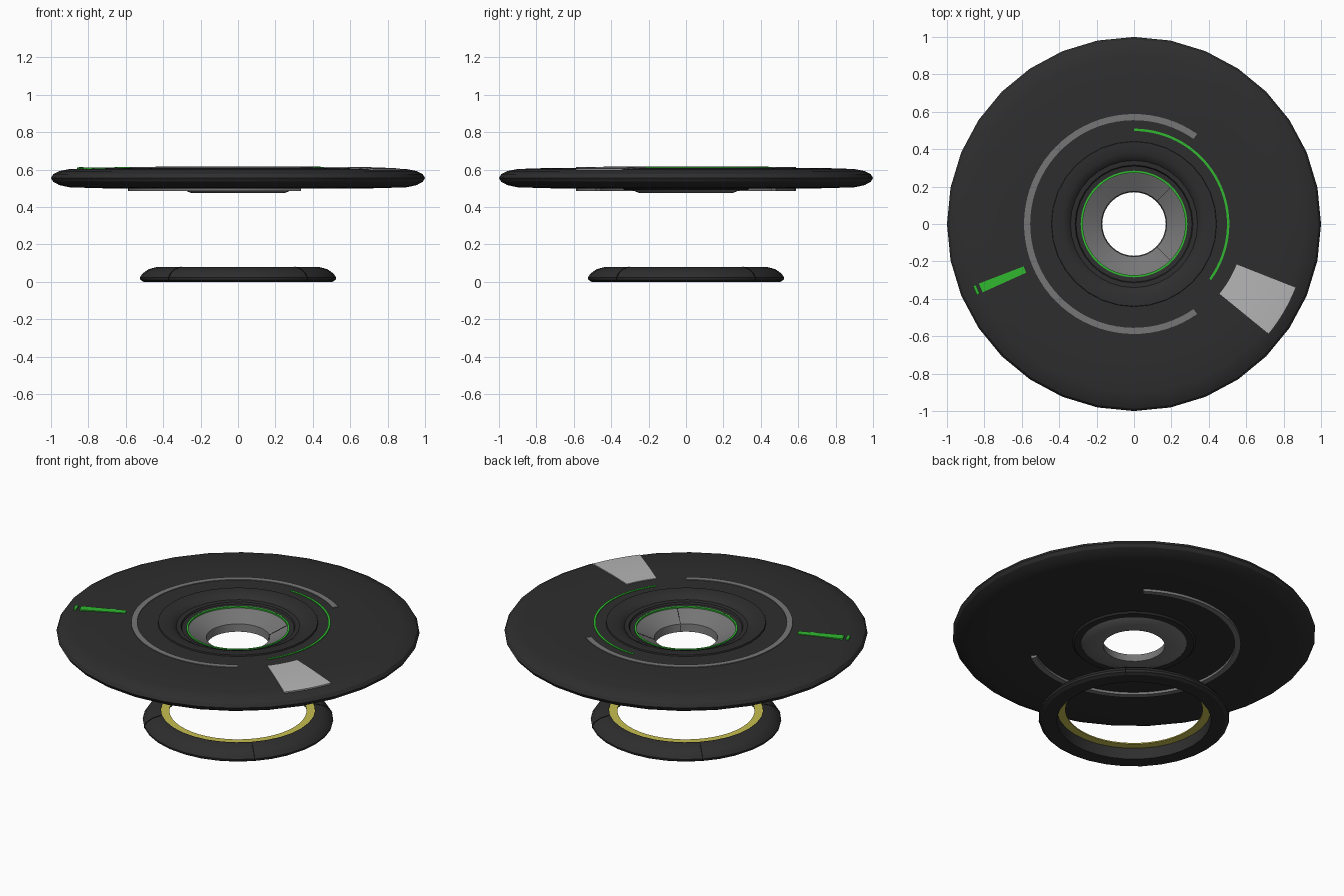
import bpy
import bmesh
from math import cos, sin, radians

cube = bpy.data.objects.get("Cube")
if cube:
    bpy.data.objects.remove(cube, do_unlink=True)


def material(name, color):
    m = bpy.data.materials.new(name)
    m.use_nodes = True
    m.diffuse_color = (*color, 1)
    bsdf = m.node_tree.nodes["Principled BSDF"]
    bsdf.inputs["Base Color"].default_value = (*color, 1)
    bsdf.inputs["Roughness"].default_value = 0.6
    return m


CHARCOAL = material("charcoal", (0.027, 0.027, 0.027))
BLACK = material("seam black", (0.006, 0.006, 0.006))
GREY = material("mid grey", (0.18, 0.18, 0.18))
LIGHT = material("light grey", (0.47, 0.47, 0.47))
GREEN = material("green", (0.03, 0.48, 0.03))
YELLOW = material("yellow", (0.58, 0.52, 0.08))


def lathe(name, profile, mat, start=0, end=360, segs=32):
    """Sweep a closed (radius, height) outline around z, capping partial sweeps."""
    full = end - start == 360
    bm = bmesh.new()
    rings = []
    for i in range(segs if full else segs + 1):
        a = radians(start + (end - start) * i / segs)
        rings.append([bm.verts.new((r * cos(a), r * sin(a), z)) for r, z in profile])
    n = len(profile)
    for i in range(segs):
        a, b = rings[i], rings[(i + 1) % len(rings)]
        for j in range(n):
            k = (j + 1) % n
            bm.faces.new((a[j], a[k], b[k], b[j]))
    if not full:
        bm.faces.new(rings[0])
        bm.faces.new(rings[-1])
    bmesh.ops.recalc_face_normals(bm, faces=bm.faces)
    mesh = bpy.data.meshes.new(name)
    bm.to_mesh(mesh)
    bm.free()
    mesh.materials.append(mat)
    obj = bpy.data.objects.new(name, mesh)
    bpy.context.collection.objects.link(obj)
    bpy.ops.object.select_all(action="DESELECT")
    obj.select_set(True)
    bpy.context.view_layer.objects.active = obj
    bpy.ops.object.shade_smooth_by_angle(angle=radians(30))
    return obj


def band(inner, outer, bottom, top):
    return [(inner, bottom), (outer, bottom), (outer, top), (inner, top)]


# Large rounded disc with raised collar and stepped funnel
TOP = 0.609
rim = [(0.72, TOP), (0.9, 0.603), (0.955, 0.592), (0.988, 0.575), (1, 0.555),
       (0.988, 0.535), (0.955, 0.517), (0.9, 0.505), (0.72, 0.5)]
funnel = [(0.34, 0.5), (0.33, 0.49), (0.29, 0.49), (0.28, 0.573), (0.31, 0.577),
          (0.315, 0.588), (0.34, 0.59), (0.35, 0.6), (0.38, 0.617), (0.44, 0.617),
          (0.442, TOP)]
lathe("disc", rim + funnel, CHARCOAL)

# Grey hub with conical top and straight bore
hub = [(0.283, 0.574), (0.175, 0.52), (0.17, 0.475), (0.25, 0.475), (0.3, 0.495)]
lathe("hub", hub, GREY)
lathe("hub_trim", band(0.274, 0.285, 0.57, 0.578), GREEN, segs=64)
hub_line = [(0.272, 0.57), (0.174, 0.521), (0.169, 0.477),
            (0.172, 0.477), (0.178, 0.519), (0.272, 0.565)]
for angle in (-45, 45):
    lathe("hub_seam", hub_line, BLACK, angle - 0.4, angle + 0.4, 1)

# Arcs on the top face; the grey one runs through to the underside
lathe("grey_arc", band(0.555, 0.588, 0.485, 0.613), GREY, 55, 305, 56)
lathe("green_arc", band(0.497, 0.51, 0.605, 0.613), GREEN, -36, 90, 32)

# Pointer dashes and light panel following the disc surface
for name, inner, outer in (("pointer", 0.632, 0.888), ("pointer_tip", 0.905, 0.922)):
    lathe(name, [(inner, 0.606), (outer, 0.602), (outer, 0.611), (inner, 0.613)],
          GREEN, 201, 204.3, 2)
lathe("panel", [(0.59, 0.606), (0.93, 0.597), (0.93, 0.605), (0.9, 0.608),
                (0.72, 0.614), (0.59, 0.614)], LIGHT, -39.2, -21.5, 6)

# Lower ring with domed outside and open middle
dome = [(0.505, 0), (0.522, 0.01), (0.525, 0.022), (0.51, 0.045), (0.478, 0.067),
        (0.435, 0.079), (0.425, 0.08)]
lathe("lower_ring", dome + [(0.425, 0)], CHARCOAL)
lathe("lower_ring_liner", band(0.378, 0.427, 0.069, 0.076), YELLOW, segs=48)

# Seams between the four quarters of the lower ring
shell = [(r + 0.002, z + 0.001) for r, z in dome]
core = [(r - 0.006, z + 0.001) for r, z in reversed(dome[:-1])]
for angle in (45, 135, 225, 315):
    lathe("ring_seam", shell + core, BLACK, angle - 0.3, angle + 0.3, 1)
